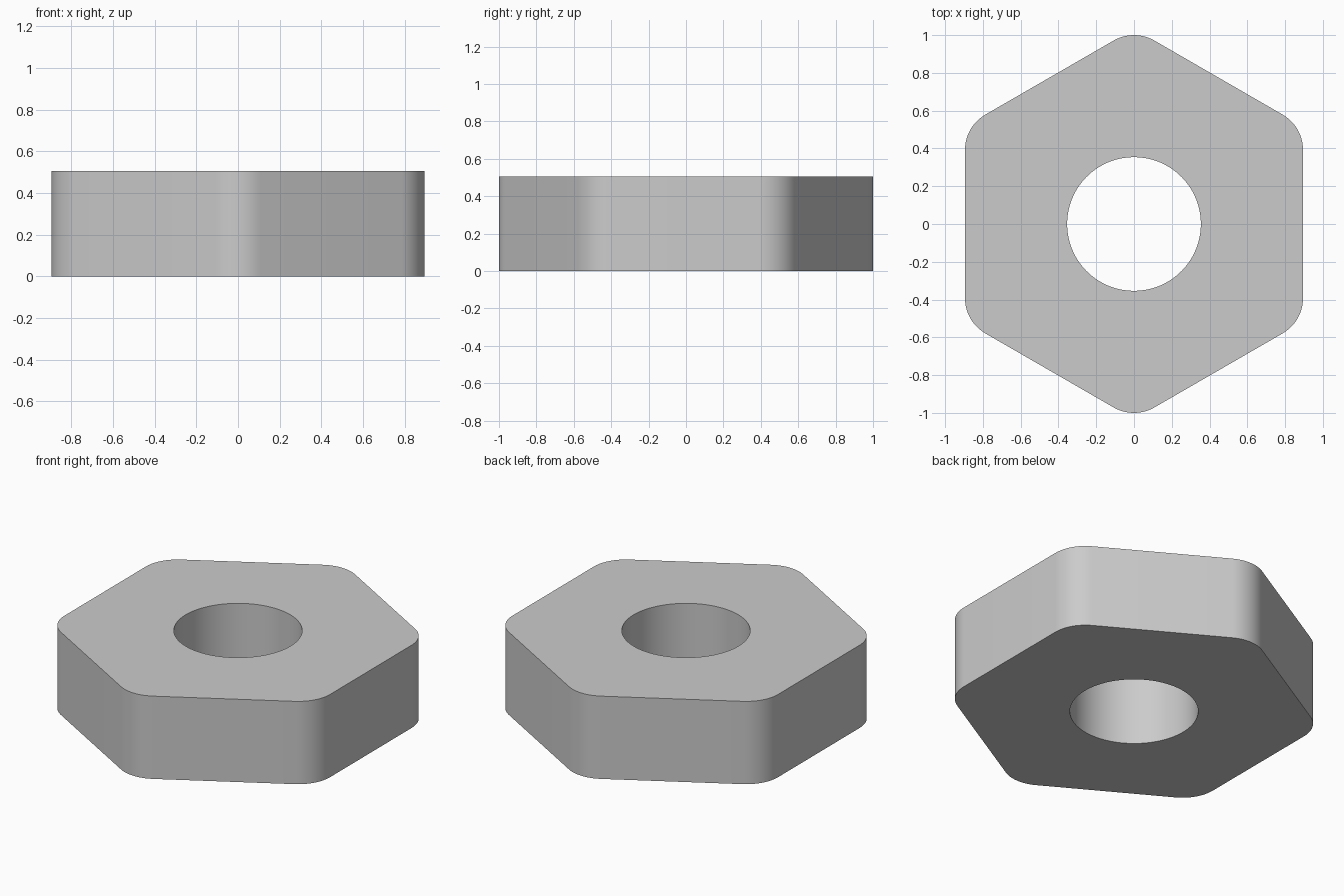
import bpy, bmesh
from math import cos, sin, radians, pi, sqrt

if "Cube" in bpy.data.objects:
    bpy.data.objects.remove(bpy.data.objects["Cube"])

APOTHEM, HOLE_R, HEIGHT = 0.895, 0.354, 0.504
TIP = APOTHEM / cos(pi / 6)                      # sharp corner distance
FILLET = (TIP - 1.0) / (2 / sqrt(3) - 1)         # rounds the tips back to y = +-1
CENTRE = 1.0 - FILLET
CORNER_SEGS = 12

# Outline: six rounded corners, one pointing along +y
outline = []
for k in range(6):
    a = radians(90 + 60 * k)
    for i in range(CORNER_SEGS + 1):
        t = a + radians(-30 + 60 * i / CORNER_SEGS)
        outline.append((CENTRE * cos(a) + FILLET * cos(t),
                        CENTRE * sin(a) + FILLET * sin(t)))

# Bore outline uses the same point count, so the rings bridge directly
n = len(outline)
start = radians(60 + 30 - 30 / 1 * 1 + 0)        # first corner starts near 60 degrees
bore = []
for k in range(6):
    for i in range(CORNER_SEGS + 1):
        t = start + 2 * pi * (k * (CORNER_SEGS + 1) + i + 0.5) / n
        bore.append((HOLE_R * cos(t), HOLE_R * sin(t)))

# Hex nut body: four rings joined all around the section
bm = bmesh.new()
sections = [(outline, 0), (outline, HEIGHT), (bore, HEIGHT), (bore, 0)]
rings = [[bm.verts.new((x, y, z)) for x, y in pts] for pts, z in sections]
for r in range(4):
    lo, hi = rings[r], rings[(r + 1) % 4]
    for i in range(n):
        j = (i + 1) % n
        bm.faces.new((lo[i], lo[j], hi[j], hi[i]))
bmesh.ops.recalc_face_normals(bm, faces=bm.faces)

mesh = bpy.data.meshes.new("hex_nut")
bm.to_mesh(mesh)
bm.free()
nut = bpy.data.objects.new("hex_nut", mesh)
bpy.context.collection.objects.link(nut)
bpy.context.view_layer.objects.active = nut
nut.select_set(True)
bpy.ops.object.shade_smooth_by_angle(angle=radians(35))
